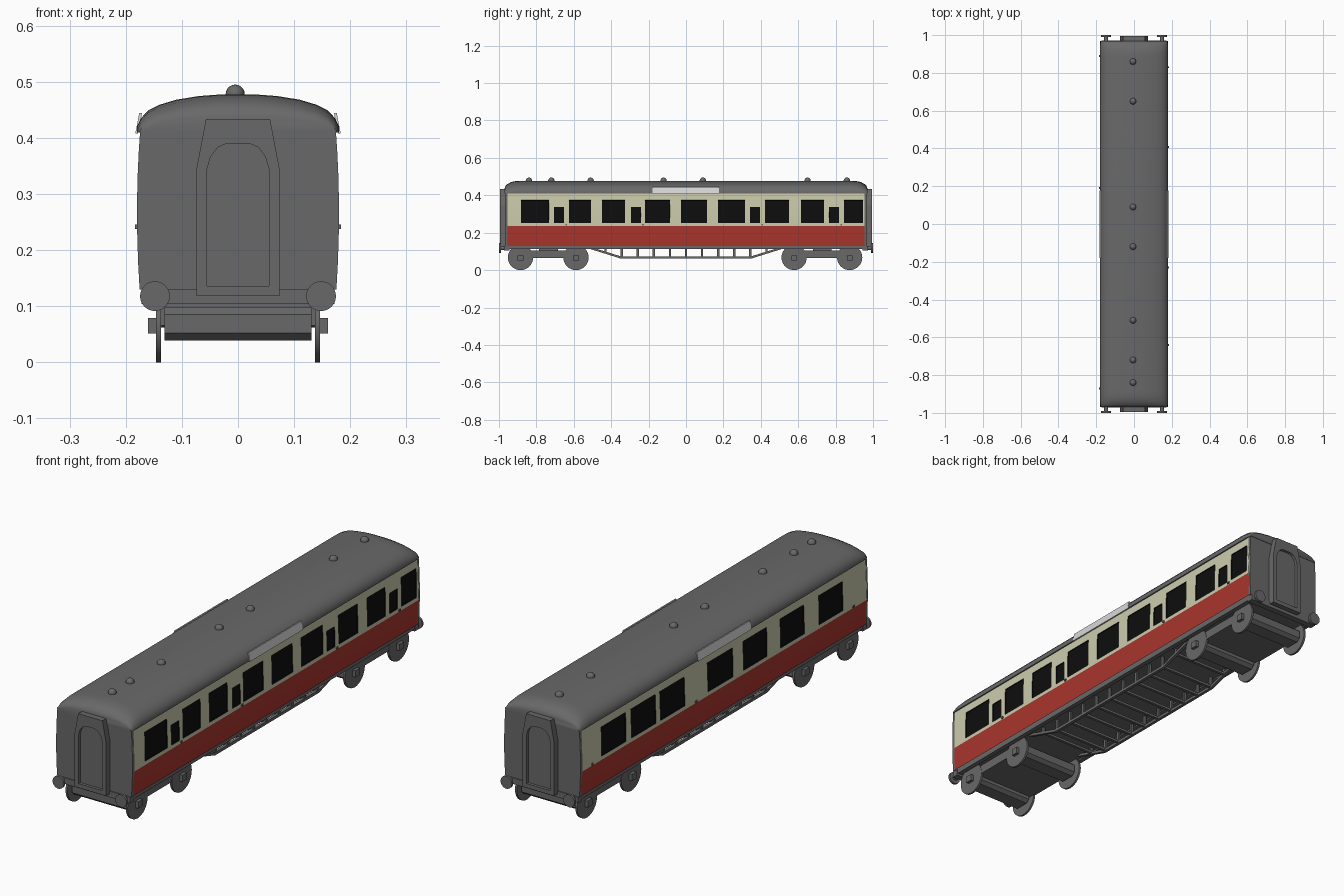
import bpy, bmesh, math
from mathutils import Matrix, Vector

if "Cube" in bpy.data.objects:
    bpy.data.objects.remove(bpy.data.objects["Cube"])


def mat(name, r, g, b):
    m = bpy.data.materials.new(name)
    m.diffuse_color = (r, g, b, 1)
    m.use_nodes = True
    m.node_tree.nodes["Principled BSDF"].inputs["Base Color"].default_value = m.diffuse_color
    return m


GREY = mat("dark_grey", 0.14, 0.14, 0.14)
RED = mat("red_paint", 0.40, 0.036, 0.026)
CREAM = mat("cream_paint", 0.60, 0.60, 0.42)
BLACK = mat("black_glass", 0.004, 0.004, 0.004)
WHITE = mat("pale_board", 0.68, 0.68, 0.68)


def finish(name, bm, mats, smooth=False, fix=True):
    if fix:
        bmesh.ops.recalc_face_normals(bm, faces=bm.faces)
    me = bpy.data.meshes.new(name)
    bm.to_mesh(me)
    bm.free()
    ob = bpy.data.objects.new(name, me)
    bpy.context.collection.objects.link(ob)
    for m in mats:
        me.materials.append(m)
    if smooth:
        bpy.ops.object.select_all(action='DESELECT')
        ob.select_set(True)
        bpy.context.view_layer.objects.active = ob
        bpy.ops.object.shade_smooth_by_angle(angle=math.radians(40))
    return ob


def loft(name, rings, m=GREY, smooth=False):
    """Closed skin through rings of equal point count."""
    bm = bmesh.new()
    vs = [[bm.verts.new(p) for p in r] for r in rings]
    n = len(vs[0])
    for a, b in zip(vs, vs[1:]):
        for i in range(n):
            j = (i + 1) % n
            bm.faces.new((a[i], a[j], b[j], b[i]))
    bm.faces.new(vs[0])
    bm.faces.new(vs[-1])
    return finish(name, bm, [m], smooth)


def prism_y(name, pts, y0, y1, m=GREY):
    return loft(name, [[(x, y, z) for x, z in pts] for y in (y0, y1)], m)


def prism_x(name, pts, x0, x1, m=GREY):
    return loft(name, [[(x, y, z) for y, z in pts] for x in (x0, x1)], m)


def box(name, x0, x1, y0, y1, z0, z1, m=GREY):
    return prism_y(name, [(x0, z0), (x1, z0), (x1, z1), (x0, z1)], y0, y1, m)


def cyl(name, centre, r, depth, axis, seg=32, m=GREY):
    bm = bmesh.new()
    rot = Vector((0, 0, 1)).rotation_difference(Vector(axis)).to_matrix().to_4x4()
    bmesh.ops.create_cone(bm, cap_ends=True, segments=seg, radius1=r, radius2=r,
                          depth=depth, matrix=Matrix.Translation(centre) @ rot)
    return finish(name, bm, [m], True)


# bowed body section
def bow(z):
    return 0.180 - 0.005 * ((z - 0.265) / 0.14) ** 2


Z = [0.130, 0.18, 0.235, 0.251, 0.295, 0.337, 0.374, 0.410]


def section(inset):
    right = [(bow(z) - inset, z) for z in Z]
    return right + [(-x, z) for x, z in reversed(right)]


prism_y("body_core", section(0.006), -0.955, 0.955)
for s in (-1, 1):
    prism_y("end_wall", section(0), s * 0.955, s * 0.968)

# painted sides: (y start, y end, window top)
right_windows = [(-.882, -.733, .374), (-.706, -.652, .337), (-.626, -.508, .374),
                 (-.449, -.326, .374), (-.294, -.241, .337), (-.219, -.086, .374),
                 (-.027, .112, .374), (.171, .316, .374), (.342, .396, .337),
                 (.422, .551, .374), (.615, .738, .374), (.765, .818, .337),
                 (.845, .947, .374)]
left_windows = [(-.80, -.64, .374), (-.54, -.38, .374), (-.29, -.13, .374),
                (-.06, .11, .374), (.265, .43, .374), (.46, .625, .374),
                (.66, .825, .374)]


def side(name, s, windows):
    ys = sorted({-0.965, 0.965} | {v for w in windows for v in w[:2]})
    bm = bmesh.new()
    grid = [[bm.verts.new((s * bow(z), y, z)) for z in Z] for y in ys]
    glass = []
    for i in range(len(ys) - 1):
        for k in range(len(Z) - 1):
            q = [grid[i][k], grid[i + 1][k], grid[i + 1][k + 1], grid[i][k + 1]]
            f = bm.faces.new(q if s > 0 else q[::-1])
            zc, yc = (Z[k] + Z[k + 1]) / 2, (ys[i] + ys[i + 1]) / 2
            f.material_index = 0 if zc < 0.235 else 1
            if any(a < yc < b and 0.251 < zc < t for a, b, t in windows):
                f.material_index = 2
                glass.append(f)
    bm.normal_update()
    bmesh.ops.inset_region(bm, faces=glass, thickness=0.001, depth=-0.004,
                           use_boundary=True)
    finish(name, bm, [RED, CREAM, BLACK], fix=False)


side("right_side", 1, right_windows)
side("left_side", -1, left_windows)

# door handles beside the narrow windows
for y in (-.64, -.23, .408, .83):
    box("door_handle", 0.178, 0.184, y - .005, y + .005, 0.238, 0.246)
for y in (-.87, .19, .89):
    box("door_handle", -0.184, -0.178, y - .005, y + .005, 0.238, 0.246)

# domed roof, lower and rounded at both ends
half = [(0.180, 0.410), (0.180, 0.420), (0.173, 0.435), (0.160, 0.449),
        (0.140, 0.459), (0.110, 0.468), (0.070, 0.4745), (0.030, 0.4775)]
prof = half + [(-x, z) for x, z in reversed(half)]
stations = [(.970, .40, .97), (.966, .58, .98), (.955, .75, .99), (.935, .9, 1),
            (.910, .98, 1), (.880, 1, 1)]
stations = [(-y, h, w) for y, h, w in stations] + stations[::-1]
loft("roof", [[(x * w, y, .41 + (z - .41) * h) for x, z in prof]
              for y, h, w in stations], GREY, True)

# roof vents
for y in (-.84, -.72, -.51, -.12, .09, .65, .86):
    bm = bmesh.new()
    bmesh.ops.create_uvsphere(bm, u_segments=16, v_segments=10, radius=0.017,
                              matrix=Matrix.Translation((-0.005, y, 0.478)))
    finish("roof_vent", bm, [GREY], True)

# pale boards along the roof edge
for s in (-1, 1):
    prism_y("roof_board", [(s * .178, .408), (s * .183, .408), (s * .176, .444),
                           (s * .171, .444)], -.18, .177, WHITE)

# end gangways with recessed arched door
outer = [(.074, .118), (.074, .345), (.057, .434)]
outer = outer + [(-x, z) for x, z in reversed(outer)]
door = [(.055, .136), (.055, .345), (.049, .366), (.036, .383), (.02, .390)]
door = door + [(-x, z) for x, z in reversed(door)]
for s in (-1, 1):
    g = prism_y("gangway", outer, s * .96, s * .995)
    c = prism_y("gangway_cutter", door, s * .983, s * 1.05)
    c.hide_render = True
    c.hide_viewport = True
    mod = g.modifiers.new("recess", 'BOOLEAN')
    mod.operation = 'DIFFERENCE'
    mod.solver = 'EXACT'
    mod.object = c

# underframe
box("floor", -.165, .165, -.96, .96, .118, .131)
for s in (-1, 1):
    box("sole_bar", s * .150, s * .170, -.96, .96, .112, .131)
    box("buffer_beam", -.172, .172, s * .945, s * .972, .104, .130)
    for x in (-.148, .148):
        cyl("buffer_shank", (x, s * .978, .118), .011, .03, (0, 1, 0), 16)
        cyl("buffer_head", (x, s * .995, .118), .0265, .01, (0, 1, 0), 32)

# truss under the middle
posts = [-.43 + .086 * i for i in range(11)]
low = [(-.52, .115), (-.35, .062), (.35, .062), (.52, .115)]
truss = low + [(y, z + .012) for y, z in reversed(low)]
for s in (-1, 1):
    prism_x("truss_rail", truss, s * .125, s * .138)
for y in posts:
    zb = .066 if abs(y) < .36 else .09
    for s in (-1, 1):
        box("truss_post", s * .127, s * .136, y - .006, y + .006, zb, .122)
    box("truss_cross_bar", -.13, .13, y - .006, y + .006, zb, zb + .01)

# bogies, wheels and axle boxes
for c in (-.735, .728):
    box("bogie_frame", -.145, .145, c - .15, c + .15, .066, .105)
    box("bogie_pivot", -.06, .06, c - .05, c + .05, .10, .125)
    for y in (c - .15, c + .147):
        pts = [(-.045, .052), (-.03, .039), (.03, .039), (.045, .052),
               (.045, .085), (.03, .098), (-.03, .098), (-.045, .085)]
        prism_x("axle_casing", [(y + a, z) for a, z in pts], -.131, .131)
        for s in (-1, 1):
            cyl("wheel", (s * .142, y, .0675), .0675, .009, (1, 0, 0), 32)
            box("axle_box", s * .140, s * .160, y - .015, y + .015, .051, .079)
